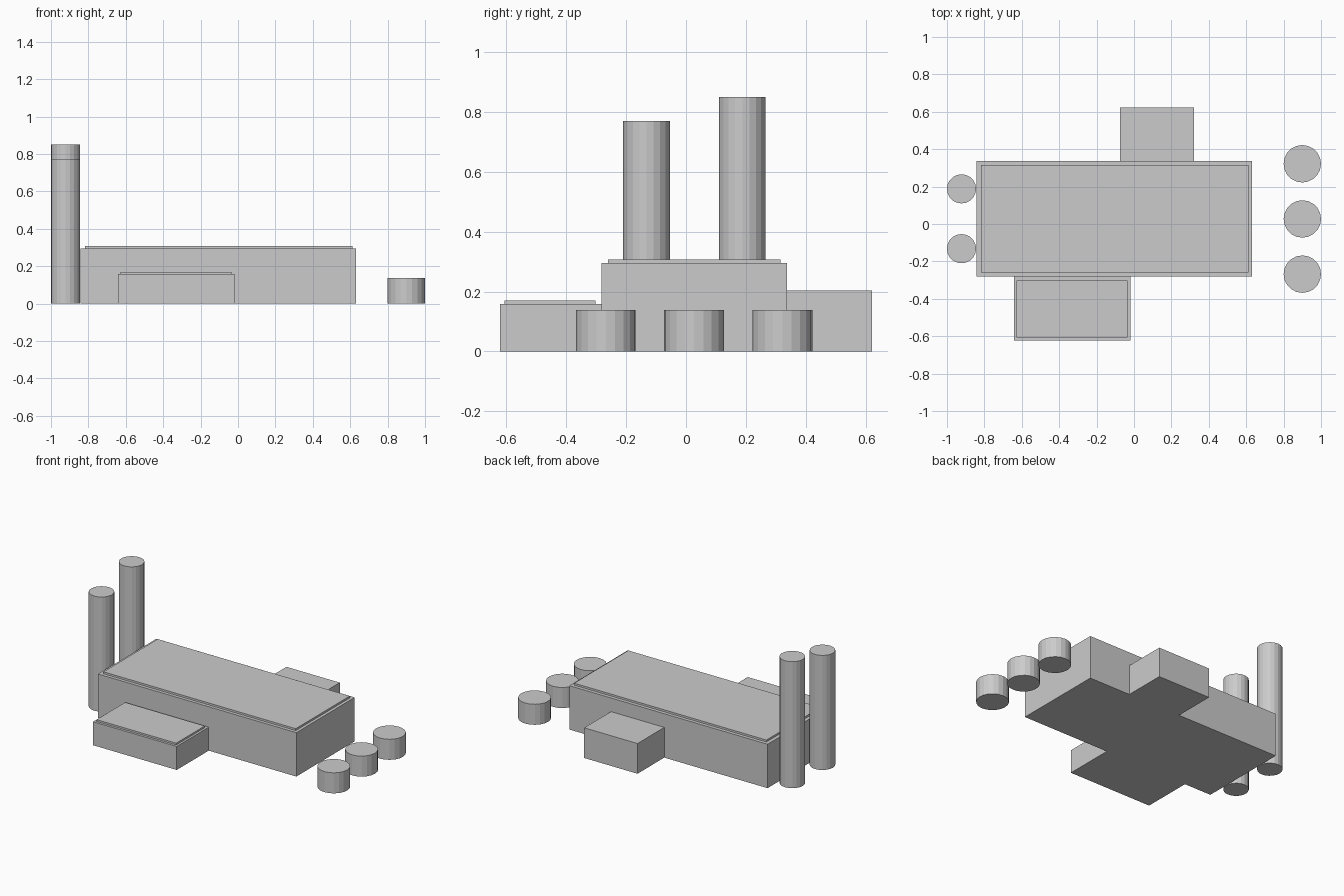
import bpy

if "Cube" in bpy.data.objects:
    bpy.data.objects.remove(bpy.data.objects["Cube"])


def box(name, x0, x1, y0, y1, z0, z1):
    bpy.ops.mesh.primitive_cube_add(size=1, location=((x0 + x1) / 2, (y0 + y1) / 2, (z0 + z1) / 2))
    ob = bpy.context.object
    ob.name = name
    ob.scale = (x1 - x0, y1 - y0, z1 - z0)
    bpy.ops.object.transform_apply(location=False, rotation=False, scale=True)


def drum(name, x, y, radius, height, sides):
    bpy.ops.mesh.primitive_cylinder_add(vertices=sides, radius=radius, depth=height,
                                        location=(x, y, height / 2))
    bpy.context.object.name = name


# Main hall with thin inset roof slab
box("main_hall", -0.843, 0.631, -0.282, 0.338, 0, 0.295)
box("main_roof", -0.818, 0.611, -0.26, 0.315, 0.295, 0.308)

# Front annex with its roof slab
box("front_annex", -0.642, -0.02, -0.622, -0.282, 0, 0.158)
box("front_annex_roof", -0.627, -0.035, -0.606, -0.303, 0.158, 0.17)

# Plain rear annex
box("rear_annex", -0.075, 0.321, 0.338, 0.622, 0, 0.203)

# Two tall chimneys on the left
for i, (y, h) in enumerate([(-0.132, 0.77), (0.188, 0.85)]):
    drum(f"chimney_{i + 1}", -0.922, y, 0.078, h, 20)

# Row of three storage tanks on the right
for i in range(3):
    drum(f"storage_tank_{i + 1}", 0.9, -0.268 + 0.295 * i, 0.1, 0.138, 20)
